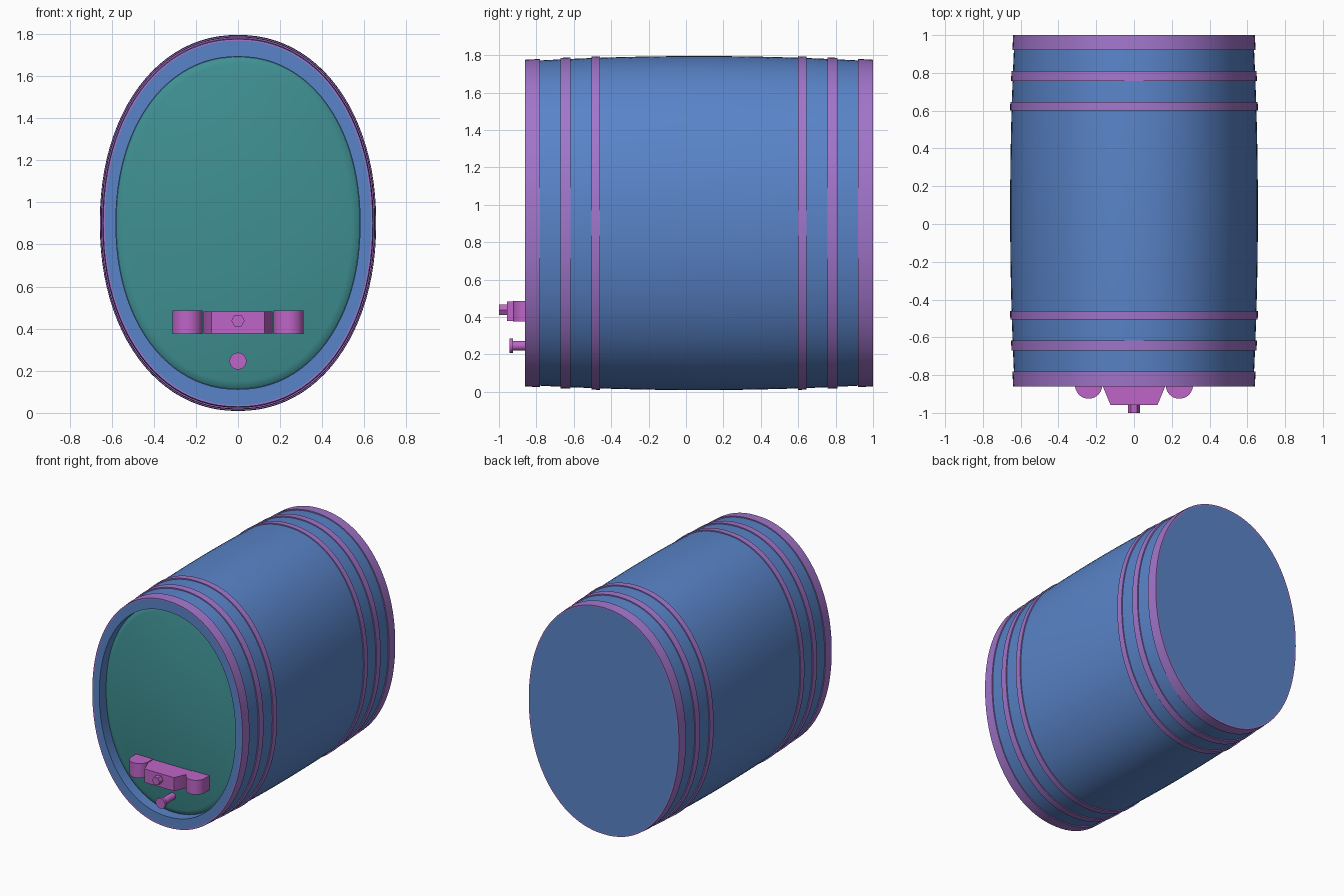
import bpy, bmesh, math

if "Cube" in bpy.data.objects:
    bpy.data.objects.remove(bpy.data.objects["Cube"])

CZ = 0.902          # height of the barrel axis
SEG = 96            # sides of the oval
Y0, Y1 = -0.86, 1.0


def mat(name, col):
    m = bpy.data.materials.new(name)
    m.diffuse_color = (*col, 1)
    m.use_nodes = True
    m.node_tree.nodes["Principled BSDF"].inputs["Base Color"].default_value = m.diffuse_color
    return m


BLUE = mat("stave_blue", (0.10, 0.23, 0.58))
PURPLE = mat("hoop_purple", (0.36, 0.18, 0.60))
TEAL = mat("head_teal", (0.05, 0.28, 0.29))
PINK = mat("fitting_pink", (0.52, 0.13, 0.57))


def finish(bm, name, m, angle=30):
    bmesh.ops.recalc_face_normals(bm, faces=bm.faces)
    me = bpy.data.meshes.new(name)
    bm.to_mesh(me)
    bm.free()
    ob = bpy.data.objects.new(name, me)
    bpy.context.collection.objects.link(ob)
    me.materials.append(m)
    bpy.ops.object.select_all(action='DESELECT')
    ob.select_set(True)
    bpy.context.view_layer.objects.active = ob
    bpy.ops.object.shade_smooth_by_angle(angle=math.radians(angle))
    return ob


def oval(rx, rz, e=2 / 2.12):
    pts = []
    for i in range(SEG):
        a = 2 * math.pi * i / SEG
        c, s = math.cos(a), math.sin(a)
        pts.append((math.copysign(abs(c) ** e, c) * rx,
                    CZ + math.copysign(abs(s) ** e, s) * rz))
    return pts


def loft(name, rings, m, cap=(False, False), closed=False):
    """Skin a list of (y, rx, rz) ovals along the barrel axis."""
    bm = bmesh.new()
    loops = [[bm.verts.new((x, y, z)) for x, z in oval(rx, rz)] for y, rx, rz in rings]
    pairs = list(zip(loops, loops[1:])) + ([(loops[-1], loops[0])] if closed else [])
    for a, b in pairs:
        for i in range(SEG):
            j = (i + 1) % SEG
            bm.faces.new((a[i], a[j], b[j], b[i]))
    for use, lp in zip(cap, (loops[0], loops[-1])):
        if use:
            bm.faces.new(lp)
    return finish(bm, name, m)


def bulge(y, off=0.0):
    t = (y - 0.07) / 0.93
    return (y, 0.656 - 0.024 * t * t + off, 0.893 - 0.028 * t * t + off)


def prism(name, pts, z0, z1, m):
    """Extrude an xy outline between two heights."""
    bm = bmesh.new()
    f = bm.faces.new([bm.verts.new((x, y, z0)) for x, y in pts])
    r = bmesh.ops.extrude_face_region(bm, geom=[f])
    bmesh.ops.translate(bm, vec=(0, 0, z1 - z0),
                        verts=[v for v in r["geom"] if isinstance(v, bmesh.types.BMVert)])
    return finish(bm, name, m)


def rod(name, r, ya, yb, z, n, m):
    """Cylinder pointing along y, centred on x = 0."""
    bm = bmesh.new()
    bmesh.ops.create_cone(bm, cap_ends=True, segments=n, radius1=r, radius2=r, depth=yb - ya)
    for v in bm.verts:
        v.co = (v.co.y, v.co.z + (ya + yb) / 2, v.co.x + z)
    return finish(bm, name, m)


# barrel body: recess wall, front rim, bulging side, flat back
HEAD_Y = Y0 + 0.065
rings = [(HEAD_Y + 0.02, 0.58, 0.79), (Y0, 0.58, 0.79)]
rings += [bulge(Y0 + (Y1 - Y0) * i / 16) for i in range(17)]
loft("barrel_body", rings, BLUE, cap=(True, True))

# recessed front head with a shallow bevelled border
loft("front_head", [(HEAD_Y + 0.015, 0.578, 0.788), (HEAD_Y + 0.012, 0.575, 0.785),
                    (HEAD_Y, 0.54, 0.752)], TEAL, cap=(True, True))

# hoops
for i, (a, b) in enumerate([(Y0, -0.78), (-0.67, -0.618), (-0.506, -0.46),
                            (0.60, 0.645), (0.757, 0.81), (0.92, Y1)]):
    loft(f"hoop_{i + 1}", [bulge(a, -0.004), bulge(a, 0.008), bulge(b, 0.008), bulge(b, -0.004)],
         PURPLE, closed=True)

# gate bar: trapezoid centre and two rounded ends
back = HEAD_Y + 0.005
prism("gate_bar", [(-0.165, back), (-0.165, -0.86), (-0.125, -0.957),
                   (0.125, -0.957), (0.165, -0.86), (0.165, back)], 0.378, 0.482, PINK)
for side, sx in (("left", -1), ("right", 1)):
    arc = [(sx * 0.24 + 0.072 * math.cos(a), -0.853 - 0.072 * math.sin(a))
           for a in (math.pi * k / 20 for k in range(21))]
    pts = [(sx * 0.24 + 0.072, back)] + arc + [(sx * 0.24 - 0.072, back)]
    prism(f"bar_end_{side}", pts, 0.375, 0.486, PINK)

# hexagonal bolt and round tap plug
rod("bolt", 0.032, -1.0, -0.95, 0.438, 6, PINK)
rod("plug_shaft", 0.026, -0.93, back, 0.246, 24, PINK)
rod("plug_head", 0.04, -0.945, -0.925, 0.246, 32, PINK)
